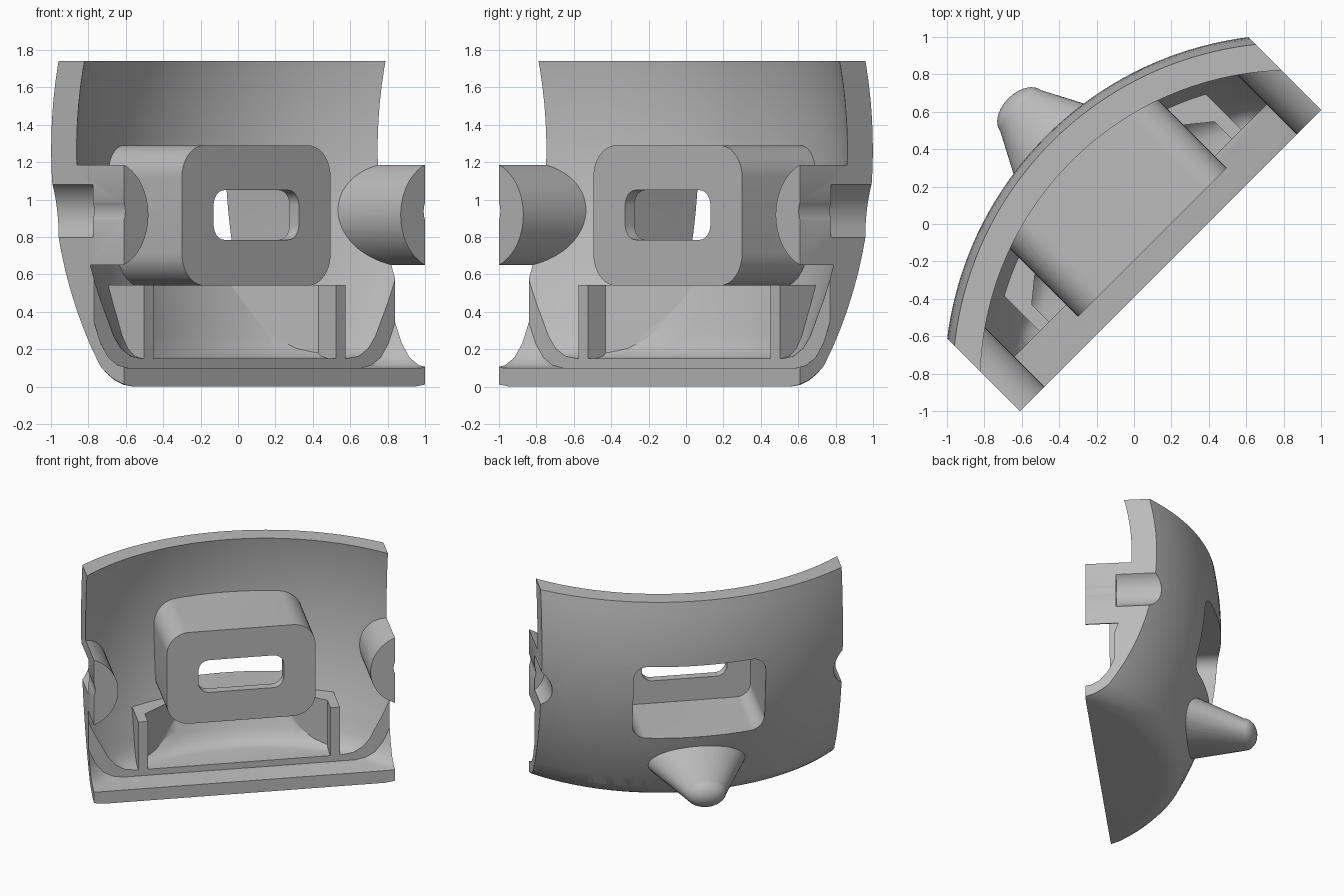
import bpy
import bmesh
from math import sin, cos, pi, sqrt, radians
from mathutils import Matrix

if "Cube" in bpy.data.objects:
    bpy.data.objects.remove(bpy.data.objects["Cube"])

# Working frame: X along the chord, Y outward, turned 45 degrees at the end
HALF = 1.138      # half length of the chord
FRONT = -0.276    # chord plane
LIP = -0.05       # set-back plane of the inner lip
AXIS = -1.19      # centre of the shell's curvature
TOP = 1.74


def loft(name, rings):
    """Closed solid through a list of equal-length rings."""
    bm = bmesh.new()
    rows = [[bm.verts.new(p) for p in ring] for ring in rings]
    n = len(rows[0])
    for a, b in zip(rows, rows[1:]):
        for i in range(n):
            j = (i + 1) % n
            bm.faces.new((a[i], a[j], b[j], b[i]))
    bm.faces.new(rows[0])
    bm.faces.new(rows[-1])
    bmesh.ops.recalc_face_normals(bm, faces=bm.faces)
    mesh = bpy.data.meshes.new(name)
    bm.to_mesh(mesh)
    bm.free()
    obj = bpy.data.objects.new(name, mesh)
    bpy.context.collection.objects.link(obj)
    return obj


def revolve(name, profile, n=180):
    turn = [2 * pi * i / n for i in range(n)]
    return loft(name, [[(r * cos(t), AXIS + r * sin(t), z) for t in turn] for r, z in profile])


def prism_out(name, outline, lo, hi):
    return loft(name, [[(x, y, z) for x, z in outline] for y in (lo, hi)])


def prism_up(name, outline, lo, hi):
    return loft(name, [[(x, y, z) for x, y in outline] for z in (lo, hi)])


def rect(x0, x1, y0, y1):
    return [(x0, y0), (x1, y0), (x1, y1), (x0, y1)]


def rounded(half, z0, z1, r, n=10):
    pts = []
    corners = [(half - r, z1 - r), (r - half, z1 - r), (r - half, z0 + r), (half - r, z0 + r)]
    for q, (cx, cz) in enumerate(corners):
        for i in range(n + 1):
            t = pi / 2 * (q + i / n)
            pts.append((cx + r * cos(t), cz + r * sin(t)))
    return pts


def circle(cx, cz, r, n=64):
    return [(cx + r * cos(2 * pi * i / n), cz + r * sin(2 * pi * i / n)) for i in range(n)]


def combine(target, tool, operation):
    mod = target.modifiers.new("combine", 'BOOLEAN')
    mod.operation = operation
    mod.solver = 'EXACT'
    mod.object = tool
    bpy.context.view_layer.update()
    graph = bpy.context.evaluated_depsgraph_get()
    mesh = bpy.data.meshes.new_from_object(target.evaluated_get(graph))
    target.modifiers.clear()
    target.data = mesh
    bpy.data.objects.remove(tool)


def bulge(offset, z0, z1, n=16):
    """Barrel-shaped wall profile, widest a little above the middle."""
    pts = []
    for i in range(n + 1):
        z = z0 + (z1 - z0) * i / n
        pts.append((1.855 - offset - 2.57 + sqrt(2.57 ** 2 - (z - 1.27) ** 2), z))
    return pts


def outer_solid(name):
    foot = [(1.40, 0), (1.455, 0.01), (1.5, 0.033), (1.54, 0.066)]
    body = revolve(name, foot + bulge(0, 0.11, TOP))
    combine(body, prism_up("end_trim", rect(-HALF, HALF, FRONT, 1.5), -1, 3), 'INTERSECT')
    return body


# Outer body and the flattened cone peg on its back
shell = outer_solid("curved_shell")
sections = [(0.2, 0.42, 0.50, 0.24)]
for i in range(9):
    t = radians(10 * i + 4)
    sections.append((0.85 + 0.1 * sin(t), 0.272, 0.155 * cos(t), 0.112 * cos(t)))
peg = loft("cone_peg", [[(a * cos(2 * pi * i / 48), y, z + b * sin(2 * pi * i / 48))
                         for i in range(48)] for y, z, a, b in sections])
combine(shell, peg, 'UNION')

# Hollow inside, and the deeper step in front of the lip
inner = [(1.38, 0.15), (1.43, 0.163), (1.475, 0.205), (1.51, 0.27)]
combine(shell, revolve("hollow", inner + bulge(0.148, 0.35, 1.9)), 'DIFFERENCE')
step_foot = [(1.44, 0.1), (1.49, 0.115), (1.535, 0.155), (1.575, 0.23)]
step = revolve("step", step_foot + bulge(0.072, 0.35, 1.9))
combine(step, prism_up("step_trim", rect(-2, 2, -0.7, LIP), -1, 3), 'INTERSECT')
combine(shell, step, 'DIFFERENCE')

# Inner features: central tube, end bosses and bent ribs, trimmed to the body
features = prism_out("centre_tube", rounded(0.562, 0.54, 1.29, 0.17), -0.138, 0.9)
for side in (-1, 1):
    combine(features, prism_out("end_boss", circle(side * 1.24, 0.918, 0.286), -0.5, 0.9), 'UNION')
    rib = [(0.762, LIP), (0.69, LIP), (0.69, 0.083), (0.3, 0.4), (0.3, 0.8), (0.762, 0.8)]
    combine(features, prism_up("rib", [(side * x, y) for x, y in rib], 0.12, 0.543), 'UNION')
combine(features, outer_solid("feature_trim"), 'INTERSECT')
combine(shell, features, 'UNION')

# Pocket and slot through the tube, stepped screw holes at the ends
cutters = [prism_out("pocket", rounded(0.5, 0.602, 1.228, 0.11), -0.068, 1.2),
           prism_out("slot", rounded(0.322, 0.785, 1.05, 0.08), -0.5, 0.1)]
for side in (-1, 1):
    cutters.append(prism_out("counterbore", circle(side * 1.24, 0.94, 0.175), -0.04, 1.2))
    cutters.append(prism_out("screw_hole", circle(side * 1.24, 0.938, 0.112), -0.6, 0.3))
for cutter in cutters:
    combine(shell, cutter, 'DIFFERENCE')

# Turn into place, colour and shade
shell.data.transform(Matrix.Rotation(pi / 4, 4, 'Z'))
grey = bpy.data.materials.new("plain_grey")
grey.use_nodes = True
colour = (0.5, 0.5, 0.5, 1)
grey.diffuse_color = colour
grey.node_tree.nodes["Principled BSDF"].inputs["Base Color"].default_value = colour
shell.data.materials.clear()
shell.data.materials.append(grey)
for face in shell.data.polygons:
    face.material_index = 0
bpy.ops.object.select_all(action='DESELECT')
shell.select_set(True)
bpy.context.view_layer.objects.active = shell
bpy.ops.object.shade_smooth_by_angle(angle=radians(30))
